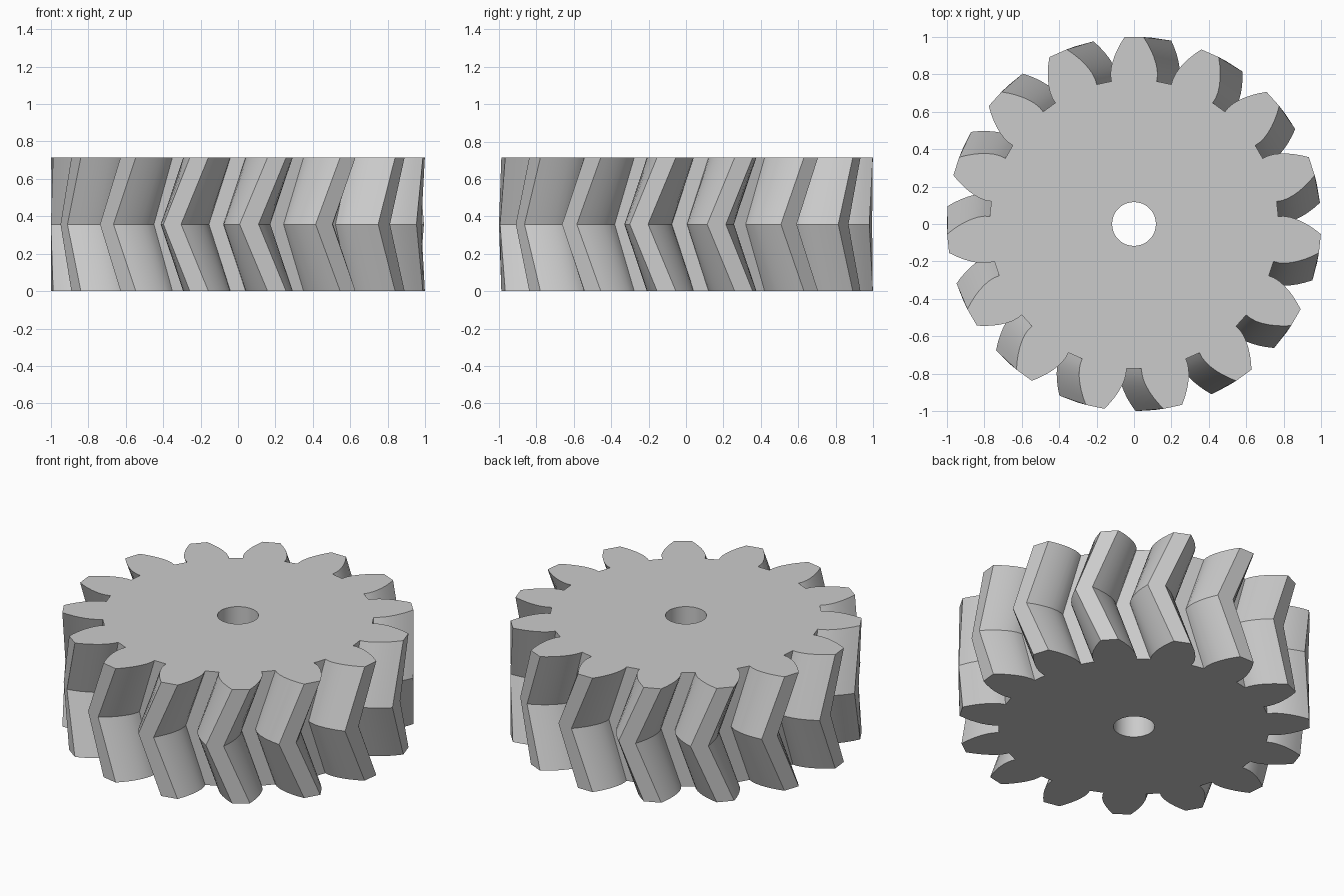
import bpy
import bmesh
from math import acos, cos, pi, radians, sin, tan

cube = bpy.data.objects.get("Cube")
if cube:
    bpy.data.objects.remove(cube, do_unlink=True)

TEETH = 15
HEIGHT = 0.715
TWIST = radians(8.6)          # rotation of the middle layer against the ends
ROOT_R, BASE_R, TIP_R = 0.772, 0.8, 1.0
BASE_HALF = radians(9)        # half width of a tooth at its base
BORE_R = 0.117
STEPS = 7                     # points along each involute flank


def flank():
    """Half tooth from root to tip as (radius, half angle)."""
    points = [(ROOT_R, BASE_HALF)]
    for i in range(STEPS):
        r = BASE_R + (TIP_R - BASE_R) * i / (STEPS - 1)
        a = acos(BASE_R / r)
        points.append((r, BASE_HALF - (tan(a) - a)))
    return points


def gear_outline():
    """Closed outline of all teeth as (radius, angle), counter-clockwise."""
    half = flank()
    tooth = [(r, -a) for r, a in half] + [(r, a) for r, a in reversed(half)]
    return [(r, pi / 2 + i * 2 * pi / TEETH + a)
            for i in range(TEETH) for r, a in tooth]


def ring(bm, outline, z, turn=0.0):
    return [bm.verts.new((r * cos(a + turn), r * sin(a + turn), z))
            for r, a in outline]


def wall(bm, low, high):
    n = len(low)
    for i in range(n):
        j = (i + 1) % n
        bm.faces.new((low[i], low[j], high[j], high[i]))


def loop_edges(bm, verts):
    return [bm.edges.get((v, verts[i - 1])) for i, v in enumerate(verts)]


bm = bmesh.new()

# Herringbone teeth: two opposite twists meeting at mid height
teeth = gear_outline()
bottom = ring(bm, teeth, 0)
middle = ring(bm, teeth, HEIGHT / 2, -TWIST)
top = ring(bm, teeth, HEIGHT)
wall(bm, bottom, middle)
wall(bm, middle, top)

# Shaft bore
circle = [(BORE_R, i * 2 * pi / 48) for i in range(48)]
bore_bottom = ring(bm, circle, 0)
bore_top = ring(bm, circle, HEIGHT)
wall(bm, bore_top, bore_bottom)

# End faces with the bore left open
for outer, inner in ((bottom, bore_bottom), (top, bore_top)):
    bmesh.ops.triangle_fill(
        bm, use_beauty=True,
        edges=loop_edges(bm, outer) + loop_edges(bm, inner))
bmesh.ops.recalc_face_normals(bm, faces=bm.faces[:])

# Smooth flanks and bore, crisp tooth corners and layer edges
for face in bm.faces:
    face.smooth = True
for edge in bm.edges:
    level = abs(edge.verts[0].co.z - edge.verts[1].co.z) < 0.001
    edge.smooth = not level and edge.calc_face_angle(0) < radians(22)

mesh = bpy.data.meshes.new("herringbone_gear")
bm.to_mesh(mesh)
bm.free()
gear = bpy.data.objects.new("herringbone_gear", mesh)
bpy.context.collection.objects.link(gear)

# Plain grey material
grey = bpy.data.materials.new("light_grey")
grey.use_nodes = True
colour = (0.6, 0.6, 0.6, 1)
grey.diffuse_color = colour
grey.node_tree.nodes["Principled BSDF"].inputs["Base Color"].default_value = colour
mesh.materials.append(grey)
